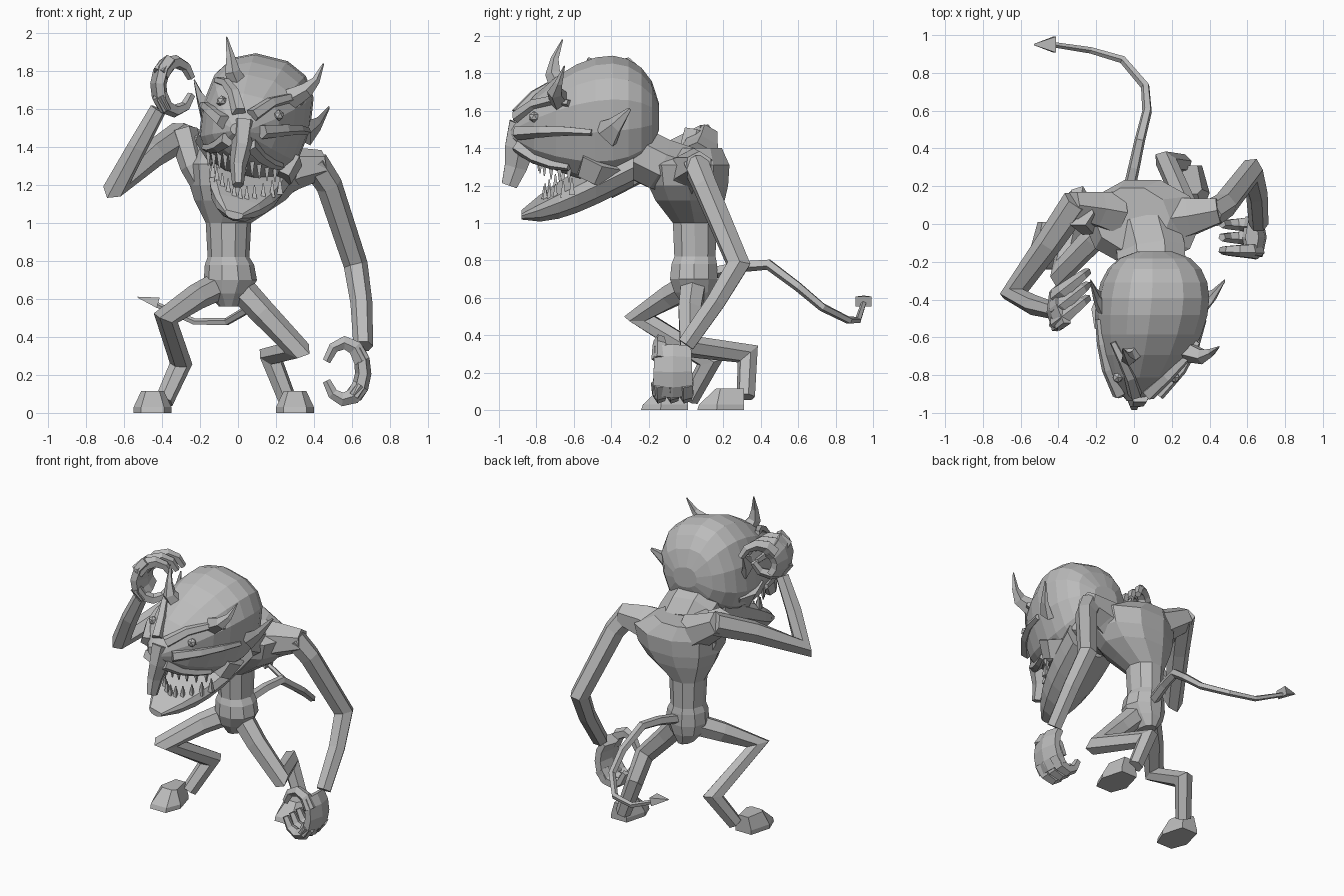
import bpy, bmesh
from math import sin, cos, radians, pi, copysign
from mathutils import Matrix, Vector

if "Cube" in bpy.data.objects:
    bpy.data.objects.remove(bpy.data.objects["Cube"], do_unlink=True)

skin = bpy.data.materials.new("stone_grey")
grey = (0.5, 0.5, 0.5, 1)
skin.use_nodes = True
skin.diffuse_color = grey
skin.node_tree.nodes["Principled BSDF"].inputs["Base Color"].default_value = grey


def loft(name, rings):
    """Skin a list of equal-sized vertex rings and close both ends."""
    bm = bmesh.new()
    loops = [[bm.verts.new(point) for point in ring] for ring in rings]
    for lower, upper in zip(loops, loops[1:]):
        for i in range(len(lower)):
            bm.faces.new((lower[i - 1], lower[i], upper[i], upper[i - 1]))
    bm.faces.new(loops[0])
    bm.faces.new(loops[-1])
    bmesh.ops.recalc_face_normals(bm, faces=bm.faces)
    mesh = bpy.data.meshes.new(name)
    bm.to_mesh(mesh)
    bm.free()
    mesh.materials.append(skin)
    part = bpy.data.objects.new(name, mesh)
    bpy.context.collection.objects.link(part)


def tube(name, path, start, end, sides=6, flat=1, axis=(0, 1, 0)):
    """Mitred tube tapering from start to end radius, widened along axis by flat."""
    path = [Vector(point) for point in path]
    steps = [(b - a).normalized() for a, b in zip(path, path[1:])]
    rings, side, previous = [], Vector(axis), None
    for i, point in enumerate(path):
        before, after = steps[max(i - 1, 0)], steps[min(i, len(steps) - 1)]
        tangent = (before + after).normalized()
        if previous:
            side = previous.rotation_difference(tangent) @ side
        side = (side - tangent * side.dot(tangent)).normalized()
        previous, up = tangent, tangent.cross(side)
        bend = (after - before).normalized()
        stretch = min(1 / max(tangent.dot(before), 0.1), 1.4) - 1
        radius = start + (end - start) * i / len(steps)
        ring = []
        for k in range(sides):
            angle = 2 * pi * (k + 0.5) / sides
            offset = (side * cos(angle) * flat + up * sin(angle)) * radius
            ring.append(point + offset + bend * bend.dot(offset) * stretch)
        rings.append(ring)
    loft(name, rings)


# Torso: pelvis, thin waist and broad chest; depth and lean follow the width
def torso_ring(z, width, sides=10):
    x = max(0, width - 0.12) / 2 - 0.05
    y = 0.07 - width / 5
    depth = 0.05 + width * 0.6
    turns = [2 * pi * k / sides for k in range(sides)]
    return [(x + width * cos(a), y + depth * sin(a), z) for a in turns]


outline = {0.56: 0.05, 0.63: 0.11, 0.7: 0.14, 0.78: 0.13, 0.82: 0.11, 1: 0.12,
           1.06: 0.18, 1.12: 0.24, 1.2: 0.29, 1.31: 0.31, 1.4: 0.2}
loft("torso", [torso_ring(z, width) for z, width in outline.items()])
tube("neck", [(0.05, 0, 1.27), (0.09, -0.15, 1.32), (0.1, -0.35, 1.42)], 0.15, 0.15,
     sides=8, flat=1.3, axis=(1, 0, 0))
tube("right_side_muscle", [(-0.29, 0.06, 1.48), (-0.24, 0, 1.3), (-0.14, 0, 1.1)], 0.08, 0.05)

# The head leans over to its left, so every section is rolled
roll = Matrix.Rotation(radians(14), 3, "Y")


def square(value):
    return copysign(abs(value) ** 0.8, value)


def head_point(t, degrees):
    """Skull surface from back (t = 0) to muzzle (t = 1); 90 degrees is up."""
    angle, swell = radians(degrees), sin(pi * t ** 0.67)
    centre = Vector((0.11 - t * t / 10, -0.14 - 0.81 * t, 1.57 - t * t / 12))
    return centre + roll @ Vector((0.29 * swell ** 0.5 * square(cos(angle)), 0,
                                   0.33 * swell ** 0.68 * square(sin(angle))))


def jaw_point(t, degrees):
    """Flat-topped lower jaw from hinge (t = 0) to chin (t = 1)."""
    angle = radians(degrees)
    centre = Vector((0.1 - t * 0.12, -0.28 - 0.6 * t, 1.35 - 0.3 * t))
    width, height = 0.22 - 0.17 * t ** 3, 0.15 - 0.12 * t ** 4
    return centre + roll @ Vector((width * cos(angle), 0, height * min(sin(angle), 0.3)))


def head_loft(name, surface, stations, sides):
    loft(name, [[surface(t, 360 * k / sides) for k in range(sides)] for t in stations])


head_loft("skull", head_point, [((i + 0.3) / 9.4) ** 1.5 for i in range(10)], sides=14)
head_loft("lower_jaw", jaw_point, [i / 6 for i in range(7)], sides=12)
tube("nose", [(0.03, -0.85, 1.52), (0.02, -0.89, 1.4), (0, -0.91, 1.3), (0, -0.945, 1.2)],
     0.07, 0.03, flat=1.6)


def ridge(name, front, back, flip):
    """Raised fold following the skull between two (t, degrees) places."""
    path = []
    for i in range(4):
        t, degrees = Vector(front).lerp(Vector(back), i / 3)
        path.append(head_point(t, 180 - degrees if flip else degrees))
    tube(name, path, 0.04, 0.02, sides=5, axis=(0, 0, 1))


for label, flip in (("left", False), ("right", True)):
    ridge(label + "_brow", (0.94, 75), (0.6, 30), flip)
    ridge(label + "_cheekbone", (0.94, 5), (0.45, 0), flip)
    ridge(label + "_upper_lip", (0.94, -60), (0.6, -40), flip)
    # Fleshy mouth corner joining skull to jaw
    low, high = (165, 205) if flip else (15, -25)
    top, bottom = head_point(0.38, high), jaw_point(0.35, low)
    inward = Vector((0.04 if flip else -0.04, 0, 0))
    tube(label + "_cheek", [top + inward, (top + bottom) / 2 + inward, bottom + inward],
         0.07, 0.06, flat=1.8)
    place = head_point(0.83, 150 if flip else 30)
    bpy.ops.mesh.primitive_ico_sphere_add(subdivisions=1, radius=0.03, location=place)
    eye = bpy.context.object
    eye.name = label + "_eye"
    eye.data.materials.append(skin)

# Horns and ears
tube("left_horn", [(0.27, -0.67, 1.65), (0.36, -0.7, 1.7), (0.41, -0.68, 1.75), (0.45, -0.65, 1.84)],
     0.06, 0.004, sides=5)
tube("right_horn", [(0, -0.67, 1.73), (-0.03, -0.71, 1.8), (-0.04, -0.7, 1.88), (-0.06, -0.66, 1.98)],
     0.06, 0.004, sides=5)
tube("left_ear", [(0.36, -0.43, 1.47), (0.42, -0.38, 1.52), (0.48, -0.3, 1.61)],
     0.035, 0.004, sides=5, flat=2.5, axis=(0, 0.6, -0.8))
tube("right_ear", [(-0.17, -0.43, 1.6), (-0.2, -0.38, 1.66), (-0.23, -0.3, 1.75)],
     0.035, 0.004, sides=5, flat=2.5, axis=(0, 0.6, -0.8))

# Pointed teeth set round both jaws
for i in range(11):
    bow = sin(pi * i / 10)
    height = Vector((0, 0, 0.06))
    root = jaw_point(0.55 + 0.25 * bow, 18 + 14.4 * i)
    tube(f"lower_tooth_{i}", [root - height / 2, root + height], 0.022, 0.004, sides=4)
    root = head_point(0.6 + 0.2 * bow, -50 - 8 * i)
    tube(f"upper_tooth_{i}", [root + height / 2, root - height], 0.022, 0.004, sides=4)


# Hands: palm, fingers and thumb curl round one upright oval
def hand(label, centre, width, height, base, skew):
    def arc(first, last, shift=0):
        path = []
        for i in range(5):
            angle = radians(base + first + (last - first) * i / 4)
            x = width * cos(angle)
            path.append(Vector(centre) + Vector((x, shift + skew * x, height * sin(angle))))
        return path

    tube(label + "_palm", arc(50, -60), 0.04, 0.045, flat=2.8)
    for i, shift in enumerate((-0.07, 0, 0.07)):
        tube(f"{label}_finger_{i}", arc(-30, -160, shift), 0.048, 0.022, sides=5)
    tube(label + "_thumb", arc(20, 160, -0.07), 0.045, 0.022, sides=5)


hand("left", centre=(0.56, -0.07, 0.22), width=0.1, height=0.15, base=0, skew=0)
hand("right", centre=(-0.33, -0.39, 1.72), width=0.09, height=0.13, base=180, skew=0.8)

# Left arm hangs, right arm is raised beside the head
tube("left_shoulder", [(0.15, 0.02, 1.25), (0.3, 0.04, 1.29), (0.45, 0.07, 1.31)], 0.15, 0.075)
tube("left_arm", [(0.4, 0.05, 1.32), (0.48, 0.1, 1.2), (0.62, 0.28, 0.78),
                  (0.65, 0.16, 0.58), (0.66, 0, 0.35)], 0.075, 0.052)
tube("right_shoulder", [(-0.1, 0.06, 1.32), (-0.2, 0.08, 1.38), (-0.33, 0.1, 1.46)], 0.13, 0.08)
tube("right_arm", [(-0.3, 0.12, 1.46), (-0.45, -0.1, 1.36), (-0.64, -0.37, 1.2),
                   (-0.53, -0.43, 1.4), (-0.42, -0.46, 1.6)], 0.08, 0.045)

# Legs with backward-bent hocks
tube("left_leg", [(0, 0.04, 0.67), (0.13, 0.02, 0.53), (0.31, 0.02, 0.34),
                  (0.17, 0.33, 0.3), (0.26, 0.32, 0.07)], 0.075, 0.05)
tube("right_leg", [(-0.1, 0.03, 0.67), (-0.22, -0.08, 0.61), (-0.38, -0.25, 0.5),
                   (-0.3, 0.13, 0.26), (-0.39, 0.02, 0.06)], 0.075, 0.05)


# Hooves: six-sided blocks with a sloping toe
def hoof_ring(x, y, z, width, toe, heel=0.12):
    half = [(width * 0.6, -toe), (width, -toe / 5), (width * 0.6, heel)]
    outline = half + [(-across, along) for across, along in reversed(half)]
    return [(x + across, y + along, z) for across, along in outline]


for label, x, y in (("left", 0.3, 0.19), ("right", -0.45, -0.11)):
    loft(label + "_hoof", [hoof_ring(x, y, 0, width=0.1, toe=0.13),
                           hoof_ring(x, y, 0.03, width=0.1, toe=0.12),
                           hoof_ring(x, y, 0.115, width=0.06, toe=0.03)])

# Tail with a flat arrow tip
tube("tail", [(-0.04, 0.12, 0.73), (0, 0.3, 0.77), (0.03, 0.44, 0.78), (0.07, 0.6, 0.66),
              (0.06, 0.73, 0.55), (-0.06, 0.87, 0.48), (-0.23, 0.92, 0.48), (-0.43, 0.95, 0.57)],
     0.035, 0.015, sides=5, axis=(0, 0, 1))
tube("tail_tip", [(-0.42, 0.95, 0.58), (-0.53, 0.95, 0.61)], 0.04, 0.003, sides=4, flat=1.5)
